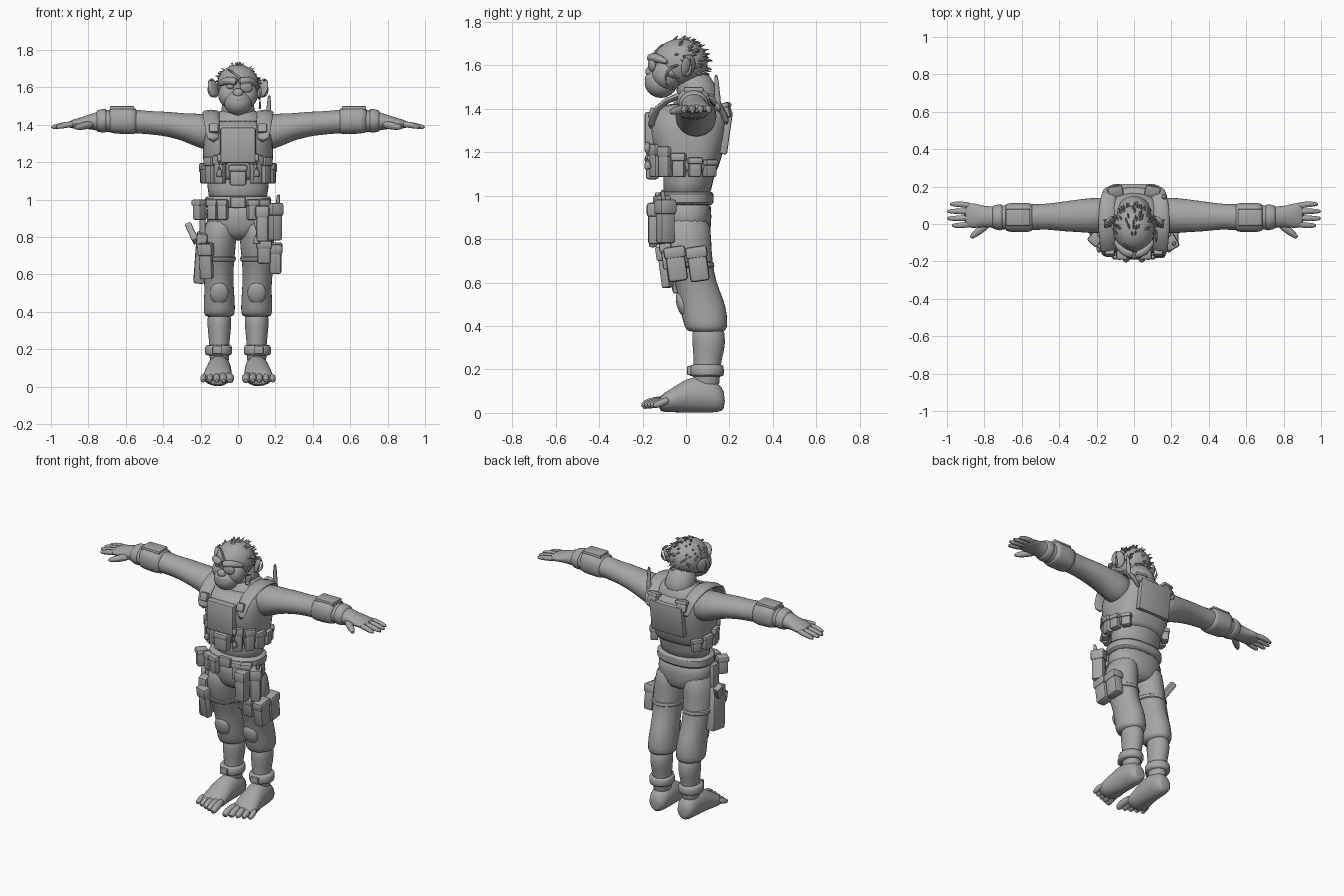
import bpy
import bmesh
import math
import random
from mathutils import Matrix, Vector, Euler

cube = bpy.data.objects.get("Cube")
if cube:
    bpy.data.objects.remove(cube)

random.seed(4)
grey = bpy.data.materials.new("plain_grey")
grey.use_nodes = True
grey.diffuse_color = (0.38, 0.38, 0.38, 1)
grey.node_tree.nodes["Principled BSDF"].inputs["Base Color"].default_value = grey.diffuse_color
parts = []


def finish(name, bm, mirror=False, subdivide=0):
    """Turn a bmesh into a named object, with optional mirroring and smoothing."""
    bmesh.ops.recalc_face_normals(bm, faces=bm.faces)
    mesh = bpy.data.meshes.new(name)
    bm.to_mesh(mesh)
    bm.free()
    mesh.materials.append(grey)
    obj = bpy.data.objects.new(name, mesh)
    bpy.context.collection.objects.link(obj)
    if subdivide:
        obj.modifiers.new("Subdivide", 'SUBSURF').levels = subdivide
        obj.modifiers["Subdivide"].render_levels = subdivide
    if mirror:
        obj.modifiers.new("Mirror", 'MIRROR').use_mirror_merge = False
    parts.append(obj)
    return obj


def skin(name, rings, mirror=False):
    """Bridge a series of rings and cap both ends."""
    bm = bmesh.new()
    loops = [[bm.verts.new(p) for p in ring] for ring in rings]
    count = len(loops[0])
    for low, high in zip(loops, loops[1:]):
        for i in range(count):
            j = (i + 1) % count
            bm.faces.new((low[i], low[j], high[j], high[i]))
    bm.faces.new(loops[0])
    bm.faces.new(loops[-1])
    return finish(name, bm, mirror, subdivide=1)


def loft(name, axis, sections, mirror=False, power=2.0, sides=16):
    """Sections are (position on axis, two centres, two radii)."""
    order = {'X': (0, 1, 2), 'Y': (1, 0, 2), 'Z': (2, 0, 1)}[axis]
    rings = []
    for t, cu, cv, ru, rv in sections:
        ring = []
        for i in range(sides):
            a = math.tau * i / sides
            c, s = math.cos(a), math.sin(a)
            p = Vector((0, 0, 0))
            p[order[0]] = t
            p[order[1]] = cu + ru * math.copysign(abs(c) ** (2 / power), c)
            p[order[2]] = cv + rv * math.copysign(abs(s) ** (2 / power), s)
            ring.append(p)
        rings.append(ring)
    return skin(name, rings, mirror)


def tube(name, points, mirror=False, flat=1.0, sides=8):
    """Points are (x, y, z, radius); flat squashes the section."""
    spots = [Vector(p[:3]) for p in points]
    rings = []
    for i, p in enumerate(points):
        d = spots[min(i + 1, len(spots) - 1)] - spots[max(i - 1, 0)]
        turn = d.to_track_quat('Z', 'Y')
        angles = [math.tau * k / sides for k in range(sides)]
        rings.append([spots[i] + turn @ Vector((math.cos(a), math.sin(a) * flat, 0)) * p[3]
                      for a in angles])
    return skin(name, rings, mirror)


def blob(name, centre, radii, mirror=False, tilt=(0, 0, 0)):
    bm = bmesh.new()
    spin = Euler([math.radians(t) for t in tilt]).to_matrix().to_4x4()
    place = Matrix.Translation(centre) @ spin @ Matrix.Diagonal((*radii, 1))
    bmesh.ops.create_uvsphere(bm, u_segments=24, v_segments=16, radius=1, matrix=place)
    return finish(name, bm, mirror)


def pouch(name, centre, size, tilt=(0, 0, 0), mirror=False, flap=True):
    """Rounded box with an overlapping lid."""
    bm = bmesh.new()
    spin = Euler([math.radians(t) for t in tilt]).to_matrix().to_4x4()
    place = Matrix.Translation(centre) @ spin
    size = Vector(size)
    boxes = [(Vector((0, 0, 0)), size)]
    if flap:
        lid = Vector((size.x + 0.012, size.y + 0.012, size.z * 0.35))
        boxes.append((Vector((0, 0, size.z * 0.34)), lid))
    for offset, s in boxes:
        bmesh.ops.create_cube(bm, size=1, matrix=place @ Matrix.Translation(offset) @ Matrix.Diagonal((*s, 1)))
    bmesh.ops.bevel(bm, geom=bm.edges[:], offset=min(size) * 0.22, segments=2,
                    profile=0.5, affect='EDGES')
    return finish(name, bm, mirror)


# Body and clothing
loft("torso", 'Z', [(0.98, 0, 0, .165, .115), (1.06, 0, .01, .165, .115), (1.16, 0, .02, .175, .13),
                    (1.28, 0, .025, .19, .15), (1.38, 0, .04, .19, .14), (1.45, 0, .06, .14, .1),
                    (1.49, 0, .05, .08, .07)])
tube("neck", [(0, .09, 1.4, .1), (0, .05, 1.48, .09), (0, .01, 1.56, .085)], sides=16)
loft("shorts_seat", 'Z', [(.78, 0, .01, .06, .07), (.82, 0, .005, .15, .11), (.9, 0, 0, .18, .12),
                          (1, 0, 0, .17, .12)], power=2.4)
loft("shorts_leg", 'Z', [(.92, .09, 0, .085, .115), (.8, .1, 0, .095, .118), (.7, .108, .015, .092, .108),
                         (.6, .105, .045, .08, .095), (.52, .1, .07, .08, .107), (.45, .1, .085, .085, .108),
                         (.39, .1, .092, .086, .1), (.37, .1, .095, .075, .085)], mirror=True)
loft("calf", 'Z', [(.42, .1, .1, .065, .075), (.32, .1, .107, .066, .08), (.25, .1, .1, .056, .066),
                   (.18, .1, .095, .052, .06), (.1, .1, .095, .055, .065)], mirror=True)
loft("ankle_band", 'Z', [(.165, .104, .095, .068, .076), (.175, .104, .095, .076, .083),
                         (.215, .104, .095, .074, .081), (.225, .104, .095, .066, .073)], mirror=True)
pouch("ankle_clasp", (.11, .015, .195), (.05, .02, .04), mirror=True, flap=False)
blob("knee_pad", (.1, -.018, .5), (.05, .025, .06), mirror=True, tilt=(15, 0, 0))

# Feet with five toes
loft("foot", 'Y', [(.18, .1, .055, .035, .04), (.15, .1, .072, .06, .072), (.08, .1, .088, .067, .088),
                   (0, .104, .08, .07, .08), (-.07, .11, .056, .08, .054), (-.13, .112, .04, .08, .037)],
     mirror=True)
for i in range(5):
    x = .042 + .036 * i
    tip = -.205 + .013 * i
    r = .024 - .0015 * i
    tube(f"toe_{i + 1}", [(x * .8 + .02, -.08, .06, r), (x, tip + .055, .052, r), (x, tip + .02, .038, r),
                          (x, tip, .03, r * .6)], mirror=True)

# Arms, bracers and hands
loft("arm", 'X', [(.1, .05, 1.35, .09, .09), (.2, .045, 1.365, .1, .1), (.28, .045, 1.385, .09, .075),
                  (.38, .04, 1.405, .082, .068), (.47, .04, 1.41, .068, .062), (.56, .035, 1.42, .072, .066),
                  (.66, .035, 1.42, .072, .066), (.74, .035, 1.42, .06, .055), (.8, .04, 1.415, .055, .038),
                  (.86, .045, 1.407, .071, .027), (.91, .048, 1.4, .066, .02)], mirror=True)
loft("bracer", 'X', [(.54, .035, 1.42, .072, .066), (.55, .035, 1.42, .08, .074),
                     (.68, .035, 1.425, .08, .073), (.69, .035, 1.425, .07, .065)], mirror=True, power=2.5)
pouch("bracer_plate", (.62, .035, 1.485), (.13, .09, .03), mirror=True, flap=False)
loft("wrist_band", 'X', [(.7, .035, 1.422, .068, .062), (.71, .035, 1.422, .073, .067),
                         (.75, .037, 1.42, .066, .06), (.76, .037, 1.42, .058, .054)], mirror=True)
for i, reach in enumerate((.975, 1, 1, .985)):
    y = -.008 + .038 * i
    tube(f"finger_{i + 1}", [(.86, y * .8 + .01, 1.405, .018), (.92, y, 1.4, .018),
                             (reach - .02, y, 1.39, .014), (reach, y, 1.386, .008)], mirror=True)
tube("thumb", [(.77, .01, 1.405, .022), (.82, -.03, 1.395, .024), (.855, -.058, 1.388, .018),
               (.875, -.075, 1.384, .01)], mirror=True)

# Head and face
blob("cranium", (0, -.025, 1.612), (.112, .125, .11))
blob("cheek", (.045, -.09, 1.56), (.06, .065, .07), mirror=True)
blob("muzzle", (0, -.115, 1.52), (.075, .075, .07))
blob("upper_lip", (0, -.135, 1.535), (.06, .055, .04))
blob("nose", (0, -.165, 1.57), (.028, .022, .025))
tube("brow", [(0, -.165, 1.628, .022), (.04, -.158, 1.638, .024), (.08, -.125, 1.632, .022),
              (.105, -.08, 1.61, .01)], mirror=True)
blob("eye", (.042, -.143, 1.605), (.02, .015, .014), mirror=True)
blob("ear", (.132, .01, 1.595), (.014, .04, .052), mirror=True, tilt=(0, 15, 40))
tube("ear_rim", [(.12, -.02, 1.555, .008), (.145, .01, 1.55, .009), (.162, .025, 1.59, .01),
                 (.158, .02, 1.635, .01), (.13, -.015, 1.645, .008)], mirror=True)
blob("eye_patch", (.045, -.158, 1.602), (.036, .014, .03), tilt=(0, 20, 18))
tube("patch_strap", [(-.06, -.1, 1.7, .007), (0, -.145, 1.665, .007), (.045, -.17, 1.605, .007),
                     (.1, -.105, 1.56, .007), (.115, -.02, 1.535, .007)])
tube("headset_boom", [(.118, -.03, 1.6, .007), (.122, -.07, 1.595, .007), (.118, -.1, 1.55, .007),
                      (.115, -.09, 1.49, .007), (.118, -.05, 1.485, .007), (.118, -.03, 1.53, .007)])

# Tufts of hair over the crown and nape
hair = bmesh.new()
while len(hair.verts) < 700:
    d = Vector([random.gauss(0, 1) for _ in range(3)]).normalized()
    if d.y < -.25 or d.z < -.65 or d.y + d.z < .1:
        continue
    root = Vector((0, -.025, 1.612)) + Vector((d.x * .108, d.y * .122, d.z * .106))
    lean = (d + Vector((0, .7, -.3))).normalized()
    place = Matrix.Translation(root + lean * .009) @ lean.to_track_quat('Z', 'Y').to_matrix().to_4x4()
    bmesh.ops.create_cone(hair, cap_ends=True, segments=4, radius1=.01, radius2=.001, depth=.036, matrix=place)
finish("hair_tufts", hair)

# Vest with straps, panels and a ring of pouches
loft("vest", 'Z', [(1.1, 0, .01, .172, .125), (1.12, 0, .012, .18, .135), (1.2, 0, .012, .188, .16),
                   (1.3, 0, .01, .19, .19), (1.38, 0, .02, .175, .185), (1.43, 0, .04, .14, .15)],
     power=2.7, sides=24)
tube("shoulder_strap", [(.13, -.165, 1.3, .042), (.14, -.145, 1.41, .045), (.145, -.04, 1.465, .05),
                        (.145, .07, 1.47, .05), (.135, .16, 1.425, .045), (.12, .19, 1.32, .04)],
     mirror=True, flat=.35)
pouch("strap_buckle", (.13, -.155, 1.38), (.05, .03, .05), tilt=(-20, 0, 0), mirror=True, flap=False)
pouch("chest_panel", (0, -.165, 1.29), (.19, .05, .19), flap=False)
pouch("lower_chest_pouch", (0, -.155, 1.13), (.09, .06, .11))
for i, (angle, height) in enumerate(((32, .15), (54, .14), (76, .11), (100, .09), (124, .08))):
    a = math.radians(angle)
    pouch(f"vest_pouch_{i + 1}", (math.sin(a) * .18, .01 - math.cos(a) * .175, 1.085 + height / 2),
          (.058, .045, height), tilt=(0, 0, angle), mirror=True)
tube("chest_flask", [(.1, -.17, 1.12, .018), (.1, -.18, 1.14, .022), (.1, -.18, 1.22, .022),
                     (.1, -.175, 1.25, .01)], mirror=True)
pouch("back_plate", (0, .185, 1.29), (.23, .035, .2), tilt=(-8, 0, 0), flap=False)
pouch("back_pouch", (.1, .18, 1.39), (.07, .05, .07), tilt=(15, 0, -10), mirror=True)
tube("shoulder_aerial", [(.16, .15, 1.38, .016), (.163, .145, 1.45, .016), (.166, .14, 1.53, .011),
                         (.167, .138, 1.56, .007)])

# Belt and hip gear
loft("belt", 'Z', [(.955, 0, 0, .17, .12), (.96, 0, 0, .178, .128), (1.015, 0, 0, .178, .128),
                   (1.02, 0, 0, .17, .12)], power=2.4, sides=24)
pouch("buckle", (0, -.13, .985), (.08, .025, .06), flap=False)
for i, x in enumerate((-.205, -.13, -.08, .075, .13)):
    pouch(f"belt_pouch_{i + 1}", (x, -.13 + abs(x) * .25, .945), (.055, .06, .11), tilt=(0, 0, x * 200))
pouch("radio_pouch", (.195, -.095, .88), (.06, .075, .2), tilt=(0, 0, 30))
pouch("hip_pouch", (.13, -.14, .87), (.065, .07, .19))
tube("radio_aerial", [(.212, -.1, .95, .013), (.214, -.105, 1, .012), (.218, -.11, 1.03, .009)])
tube("hip_flask", [(.1, -.15, .76, .02), (.1, -.152, .78, .026), (.1, -.152, .87, .026), (.1, -.15, .9, .012)])
for i, y in enumerate((-.045, .055)):
    pouch(f"thigh_pouch_{i + 1}", (.2, y, .685), (.065, .09, .16), tilt=(8, 0, 0))
pouch("thigh_front_pouch", (.14, -.09, .72), (.07, .045, .12), tilt=(8, 0, 0))
loft("thigh_strap", 'Z', [(.665, .107, .025, .09, .103), (.67, .107, .025, .097, .11),
                          (.695, .108, .018, .1, .113), (.7, .108, .015, .092, .105)], mirror=True)

# Holster on the right thigh
pouch("holster", (-.2, -.02, .69), (.06, .12, .27), tilt=(8, 4, 0), flap=False)
pouch("holster_pocket", (-.17, -.095, .67), (.07, .04, .19), tilt=(8, 0, -20))
pouch("holster_hanger", (-.19, -.02, .88), (.03, .06, .18), flap=False)
pouch("pistol_grip", (-.245, .02, .82), (.035, .05, .12), tilt=(-35, -25, 0), flap=False)

# Smooth shading that keeps hard edges
bpy.ops.object.select_all(action='DESELECT')
for obj in parts:
    obj.select_set(True)
bpy.context.view_layer.objects.active = parts[0]
bpy.ops.object.shade_smooth_by_angle(angle=math.radians(40))
